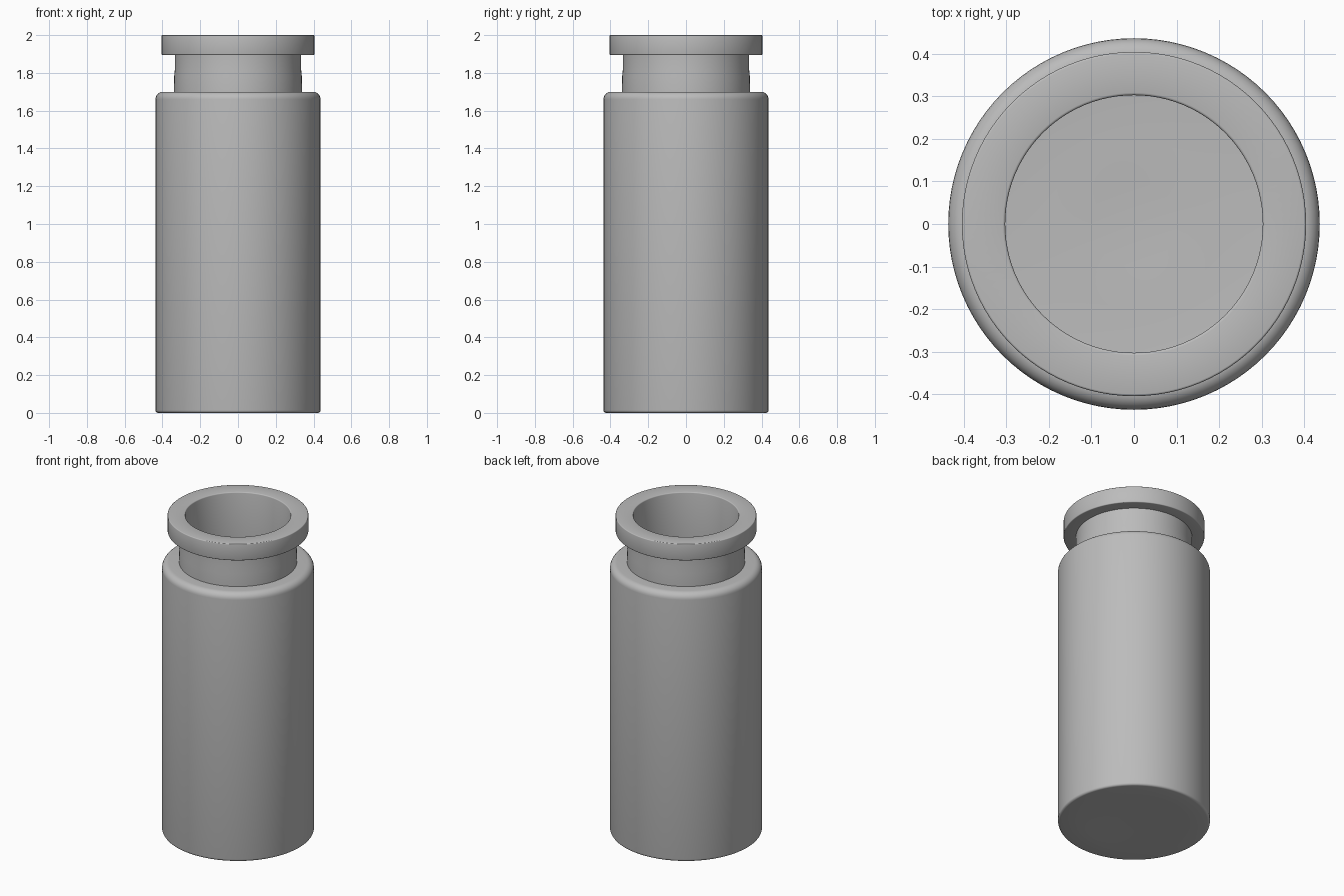
import bpy, bmesh, math

if "Cube" in bpy.data.objects:
    bpy.data.objects.remove(bpy.data.objects["Cube"])

SEGMENTS = 96


def arc(cx, cz, r, start, end, steps=6):
    """Points (radius, height) along a rounded corner, angles in degrees."""
    angles = [math.radians(start + (end - start) * i / steps) for i in range(steps + 1)]
    return [(cx + r * math.cos(a), cz + r * math.sin(a)) for a in angles]


def lathe(name, profile, material):
    """Spin a (radius, height) profile around the vertical axis."""
    bm = bmesh.new()
    verts = [bm.verts.new((r, 0, z)) for r, z in profile]
    edges = [bm.edges.new(pair) for pair in zip(verts, verts[1:])]
    bmesh.ops.spin(bm, geom=verts + edges, cent=(0, 0, 0), axis=(0, 0, 1),
                   angle=math.tau, steps=SEGMENTS, use_duplicate=False)
    bmesh.ops.remove_doubles(bm, verts=bm.verts, dist=1e-5)
    bmesh.ops.recalc_face_normals(bm, faces=bm.faces)
    mesh = bpy.data.meshes.new(name)
    bm.to_mesh(mesh)
    bm.free()
    mesh.materials.append(material)
    obj = bpy.data.objects.new(name, mesh)
    bpy.context.collection.objects.link(obj)
    bpy.context.view_layer.objects.active = obj
    obj.select_set(True)
    bpy.ops.object.shade_smooth_by_angle(angle=math.radians(35))
    obj.select_set(False)
    return obj


grey = bpy.data.materials.new("neutral grey")
grey.diffuse_color = (0.5, 0.5, 0.5, 1)
grey.use_nodes = True
grey.node_tree.nodes["Principled BSDF"].inputs["Base Color"].default_value = grey.diffuse_color

# Outside: base, straight body, rounded shoulder, neck, lip
outside = [(0, 0.006), (0.1, 0.004), (0.3, 0)]
outside += arc(0.423, 0.014, 0.014, -90, 0, 4)
outside += arc(0.397, 1.66, 0.04, 0, 90)
outside += [(0.339, 1.70), (0.338, 1.78), (0.334, 1.82), (0.334, 1.895)]
outside += arc(0.400, 1.900, 0.005, -90, 0, 3)
outside += arc(0.400, 1.995, 0.005, 0, 90, 3)

# Inside: rounded mouth, neck bore, hollow body, slightly dished floor
inside = arc(0.309, 1.994, 0.006, 90, 180, 3)
inside += [(0.303, 1.70)]
inside += arc(0.362, 1.63, 0.035, 90, 0)
inside += arc(0.362, 0.075, 0.035, 0, -90)
inside += [(0.2, 0.038), (0.1, 0.035), (0, 0.03)]

lathe("vial", outside + inside, grey)
